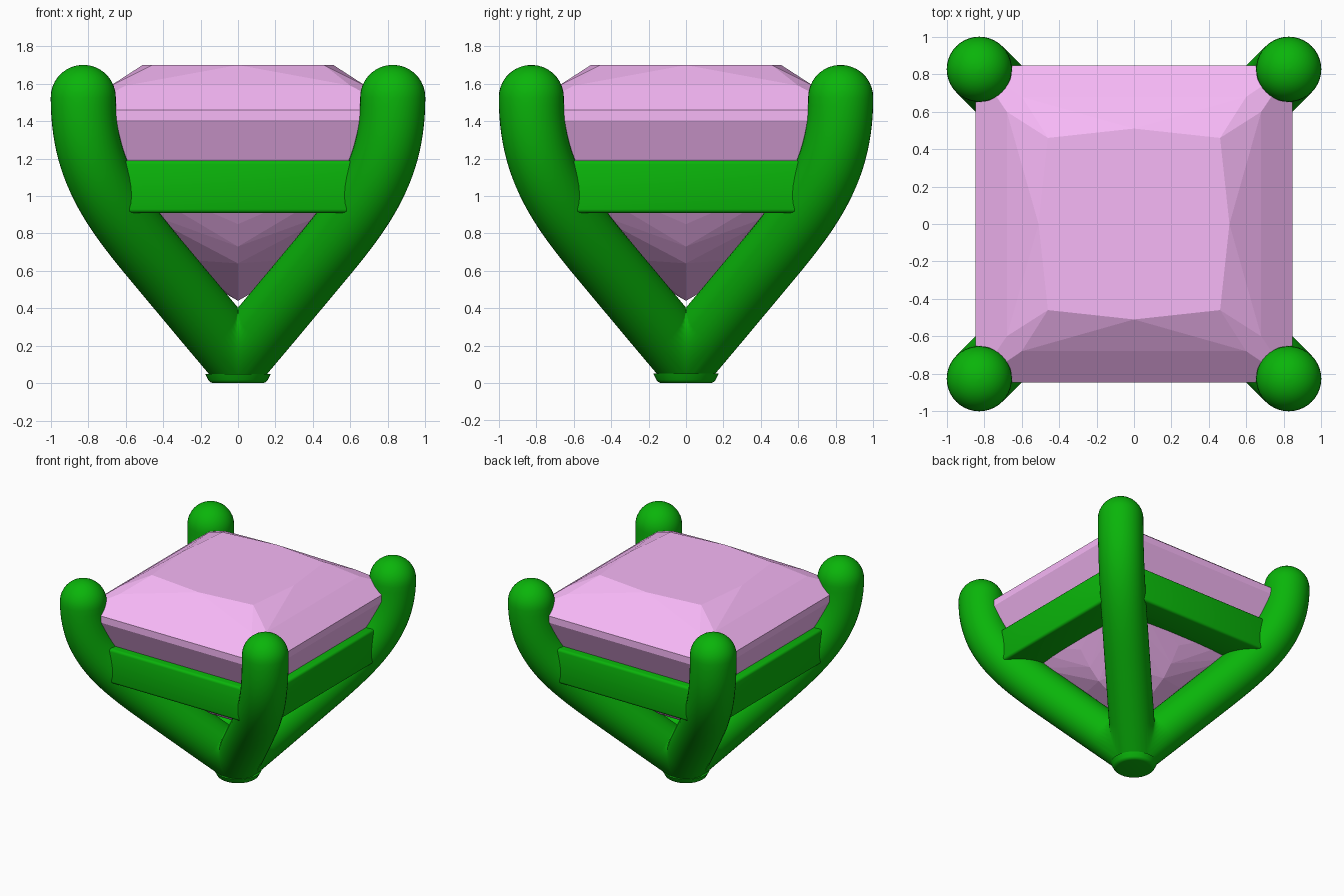
import bpy, bmesh, math
from mathutils import Vector

if "Cube" in bpy.data.objects:
    bpy.data.objects.remove(bpy.data.objects["Cube"])


def material(name, rgb):
    m = bpy.data.materials.new(name)
    m.diffuse_color = (*rgb, 1)
    m.use_nodes = True
    m.node_tree.nodes["Principled BSDF"].inputs["Base Color"].default_value = m.diffuse_color
    return m


def make_object(name, bm, mat):
    bmesh.ops.recalc_face_normals(bm, faces=bm.faces)
    me = bpy.data.meshes.new(name)
    bm.to_mesh(me)
    bm.free()
    ob = bpy.data.objects.new(name, me)
    bpy.context.collection.objects.link(ob)
    me.materials.append(mat)
    return ob


def smooth(ob, angle):
    bpy.ops.object.select_all(action='DESELECT')
    ob.select_set(True)
    bpy.context.view_layer.objects.active = ob
    bpy.ops.object.shade_smooth_by_angle(angle=math.radians(angle))


green = material("green metal", (0.003, 0.46, 0.003))
pink = material("pink gem", (0.93, 0.48, 0.93))

# Prong: round tube on the diagonal, straight then curving up to a domed tip
R = 0.174
path = [(-0.13, -0.02, R), (0.15, 0.312, R)]
P = [Vector(p) for p in ((0.42, 0.635), (0.68, 0.945), (0.827, 1.15), (0.827, 1.527))]
for i in range(25):
    t = i / 24
    p = (1-t)**3*P[0] + 3*t*(1-t)**2*P[1] + 3*t*t*(1-t)*P[2] + t**3*P[3]
    path.append((p.x, p.y, R))
for i in range(1, 10):
    a = math.radians(i * 9.9)
    path.append((0.827, 1.527 + R*math.sin(a), R*math.cos(a)))

SIDES = 40
side = Vector((1, -1, 0)).normalized()
bm = bmesh.new()
rings = []
for i, (x, z, r) in enumerate(path):
    a, b = path[max(i-1, 0)], path[min(i+1, len(path)-1)]
    tangent = Vector((b[0]-a[0], b[0]-a[0], b[1]-a[1])).normalized()
    if z >= 1.527:
        tangent = Vector((0, 0, 1))
    normal = tangent.cross(side)
    rings.append([bm.verts.new(Vector((x, x, z))
                               + r*math.cos(2*math.pi*k/SIDES)*side
                               + r*math.sin(2*math.pi*k/SIDES)*normal)
                  for k in range(SIDES)])
for a, b in zip(rings, rings[1:]):
    for k in range(SIDES):
        n = (k+1) % SIDES
        bm.faces.new((a[k], a[n], b[n], b[k]))
bm.faces.new(rings[0])
bm.faces.new(rings[-1])
# Trim to one quadrant and to the flat foot
for axis in ((1, 0, 0), (0, 1, 0), (0, 0, 1)):
    bmesh.ops.bisect_plane(bm, geom=bm.verts[:] + bm.edges[:] + bm.faces[:],
                           plane_co=(0, 0, 0), plane_no=axis, clear_inner=True)
prongs = make_object("prongs", bm, green)
smooth(prongs, 40)
mirror = prongs.modifiers.new("mirror", 'MIRROR')
mirror.use_axis = (True, True, False)

# Foot: rounded disc closing the bottom where the prongs meet
bm = bmesh.new()
bmesh.ops.create_cone(bm, cap_ends=True, segments=40, radius1=0.15, radius2=0.175, depth=0.05)
bmesh.ops.translate(bm, vec=(0, 0, 0.025), verts=bm.verts)
rim = [e for e in bm.edges if all(v.co.z < 0.01 for v in e.verts)]
bmesh.ops.bevel(bm, geom=rim, offset=0.02, segments=4, profile=0.5, affect='EDGES')
smooth(make_object("foot", bm, green), 40)

# Rails: four square bars joining the prongs
for i, name in enumerate(("front", "right", "back", "left")):
    bm = bmesh.new()
    bmesh.ops.create_cube(bm, size=1)
    bmesh.ops.scale(bm, vec=(1.32, 0.28, 0.28), verts=bm.verts)
    bmesh.ops.bevel(bm, geom=bm.edges[:], offset=0.02, segments=3, profile=0.5, affect='EDGES')
    rail = make_object(name + "_rail", bm, green)
    a = i * math.pi / 2
    rail.location = (0.675*math.sin(a), -0.675*math.cos(a), 1.05)
    rail.rotation_euler.z = a
    smooth(rail, 40)

# Gem: square cut stone, the hull of its facet corners
bm = bmesh.new()
corners = [(0.848, 1.46), (0.848, 1.405), (0.74, 1.17), (0.55, 0.93),
           (0.42, 0.80), (0.28, 0.66), (0.46, 1.70)]
mids = [(0.51, 1.70), (0.53, 0.85), (0.44, 0.73), (0.35, 0.64)]
bm.verts.new((0, 0, 0.44))
for q in range(4):
    c, s = round(math.cos(q*math.pi/2)), round(math.sin(q*math.pi/2))
    pts = [(d, d, z) for d, z in corners] + [(m, 0, z) for m, z in mids]
    pts += [(0.68, 0.60, 1.59), (0.60, 0.68, 1.59)]
    for x, y, z in pts:
        bm.verts.new((c*x - s*y, s*x + c*y, z))
bmesh.ops.convex_hull(bm, input=bm.verts[:])
bmesh.ops.delete(bm, geom=[v for v in bm.verts if not v.link_faces], context='VERTS')
bmesh.ops.dissolve_limit(bm, angle_limit=math.radians(1), verts=bm.verts[:], edges=bm.edges[:])
make_object("gem", bm, pink)
